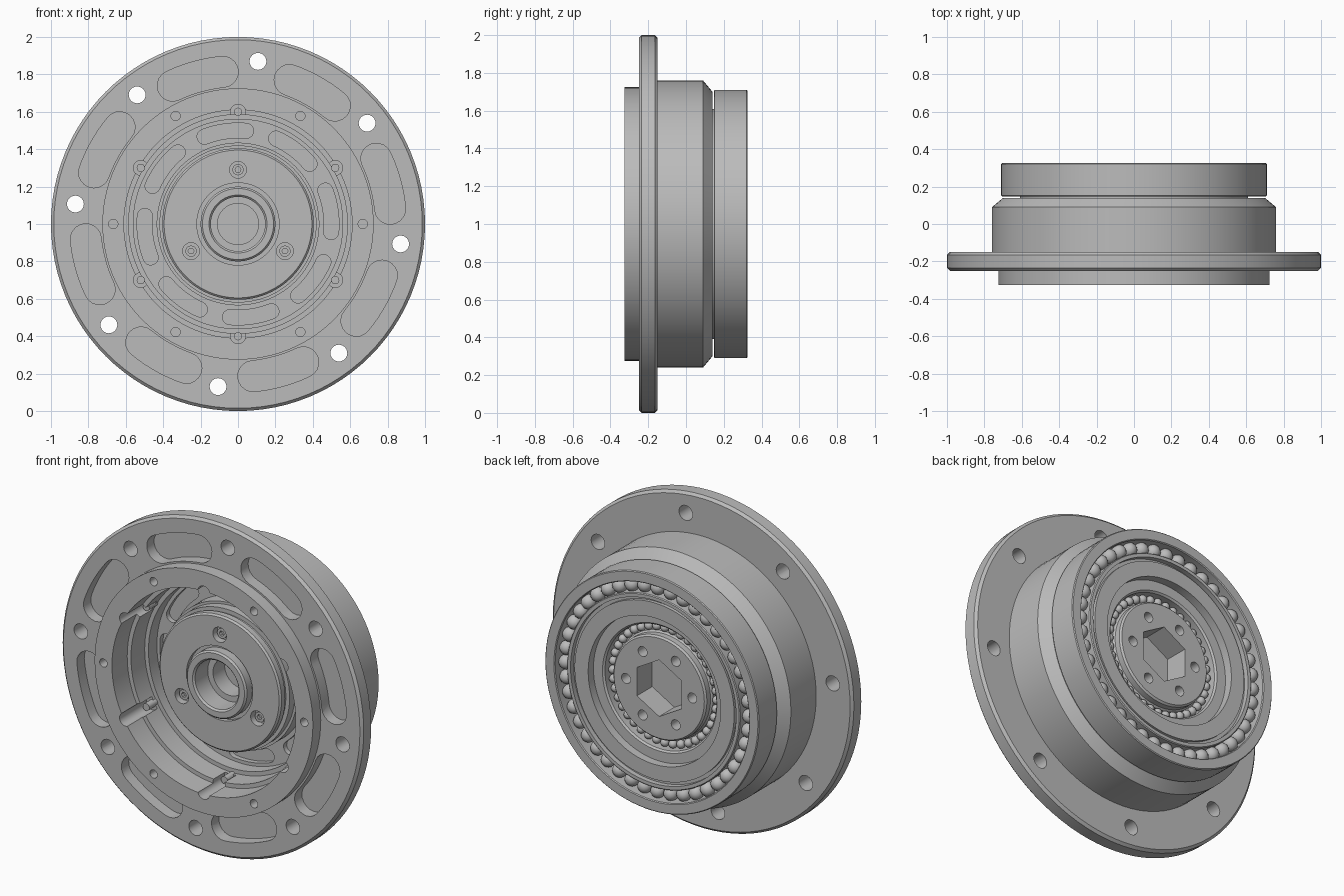
import bpy, bmesh
from math import cos, sin, pi, radians
from mathutils import Matrix

cube = bpy.data.objects.get("Cube")
if cube:
    bpy.data.objects.remove(cube, do_unlink=True)

CENTRE = 1.0   # height of the shared axis, which runs along y
SEGS = 96

metal = bpy.data.materials.new("grey metal")
metal.use_nodes = True
GREY = (0.5, 0.5, 0.5, 1)
metal.diffuse_color = GREY
metal.node_tree.nodes["Principled BSDF"].inputs["Base Color"].default_value = GREY


def polar(r, degrees):
    return r * cos(radians(degrees)), r * sin(radians(degrees))


def around(count, start, radius):
    """Evenly spaced points on a bolt circle."""
    return [polar(radius, start + 360 * i / count) for i in range(count)]


def finish(bm, name):
    bmesh.ops.recalc_face_normals(bm, faces=bm.faces)
    mesh = bpy.data.meshes.new(name)
    bm.to_mesh(mesh)
    bm.free()
    mesh.materials.append(metal)
    ob = bpy.data.objects.new(name, mesh)
    bpy.context.collection.objects.link(ob)
    return ob


def lathe(name, profile):
    """Revolve a closed (radius, y) profile about the axis."""
    bm = bmesh.new()
    rows = []
    for i in range(SEGS):
        c, s = cos(2 * pi * i / SEGS), sin(2 * pi * i / SEGS)
        rows.append([bm.verts.new((r * c, y, CENTRE + r * s)) for r, y in profile])
    n = len(profile)
    for i in range(SEGS):
        a, b = rows[i], rows[(i + 1) % SEGS]
        for j in range(n):
            k = (j + 1) % n
            if profile[j][0] or profile[k][0]:
                bm.faces.new((a[j], a[k], b[k], b[j]))
    bmesh.ops.remove_doubles(bm, verts=bm.verts, dist=1e-5)
    return finish(bm, name)


def prism(bm, outline, y0, y1):
    front = [bm.verts.new((x, y0, CENTRE + z)) for x, z in outline]
    back = [bm.verts.new((x, y1, CENTRE + z)) for x, z in outline]
    bm.faces.new(front)
    bm.faces.new(back[::-1])
    for i in range(len(front)):
        j = (i + 1) % len(front)
        bm.faces.new((front[i], back[i], back[j], front[j]))


def circle(centre, r, sides=24, turn=0):
    return [(centre[0] + x, centre[1] + z) for x, z in around(sides, turn, r)]


def kidney(r_in, r_out, middle, half, steps=10):
    """Curved slot with round ends, following an arc about the axis."""
    mid, cap = (r_in + r_out) / 2, (r_out - r_in) / 2
    lo, hi = middle - half, middle + half
    sweep = [i / steps for i in range(steps + 1)]
    pts = [polar(r_out, lo + (hi - lo) * t) for t in sweep]
    cx, cz = polar(mid, hi)
    pts += [(cx + x, cz + z) for x, z in (polar(cap, hi + 180 * t) for t in sweep[1:-1])]
    pts += [polar(r_in, hi - (hi - lo) * t) for t in sweep]
    cx, cz = polar(mid, lo)
    pts += [(cx + x, cz + z) for x, z in (polar(cap, lo + 180 + 180 * t) for t in sweep[1:-1])]
    return pts


def carve(ob, cuts):
    """Subtract prisms, given as (outline, y0, y1), from an object."""
    bm = bmesh.new()
    for cut in cuts:
        prism(bm, *cut)
    cutter = finish(bm, "cutter")
    cutter.hide_render = True
    mod = ob.modifiers.new("holes", 'BOOLEAN')
    mod.operation, mod.solver, mod.object = 'DIFFERENCE', 'EXACT', cutter
    graph = bpy.context.evaluated_depsgraph_get()
    mesh = bpy.data.meshes.new_from_object(ob.evaluated_get(graph))
    ob.modifiers.clear()
    ob.data = mesh
    bpy.data.objects.remove(cutter, do_unlink=True)


def pins(name, points, r, y0, y1):
    bm = bmesh.new()
    for p in points:
        prism(bm, circle(p, r, 16), y0, y1)
    return finish(bm, name)


def balls(name, count, ring, r, y):
    bm = bmesh.new()
    for x, z in around(count, 0, ring):
        bmesh.ops.create_uvsphere(bm, u_segments=14, v_segments=10, radius=r,
                                  matrix=Matrix.Translation((x, y, CENTRE + z)))
    return finish(bm, name)


# Flanged housing with a stepped front cavity
housing = lathe("flanged_housing", [
    (0, .03), (.56, .03), (.56, -.05), (.585, -.05), (.585, -.18), (.61, -.18),
    (.61, -.325), (.725, -.325), (.725, -.25), (.985, -.25), (1, -.235),
    (1, -.165), (.985, -.15), (.76, -.15), (.76, .09), (.70, .14),
    (.61, .14), (.61, .155), (.3, .155), (.3, .1), (0, .1)])
scallops = around(6, 30, .6)
cuts = [(circle(p, .045), -.3, -.1) for p in around(8, 83, .876)]
cuts += [(kidney(.735, .9, 105.5 + 45 * i, 9.8), -.3, -.18) for i in range(8)]
cuts += [(circle(p, .025, 16), -.4, -.2) for p in around(6, 0, .667)]
cuts += [(circle(p, .04), -.4, -.07) for p in scallops]
cuts += [(kidney(.46, .54, 98 + 45 * i, 13), -.01, .06) for i in range(8)]
carve(housing, cuts)
pins("cavity_screws", scallops, .022, -.13, -.04)

# Front cover disc with three screw pockets, and its bearing collar
cover = lathe("front_cover", [
    (.11, .05), (.11, -.08), (.145, -.08), (.145, -.2), (.155, -.21),
    (.19, -.21), (.2, -.2), (.2, -.15), (.22, -.15), (.22, -.175),
    (.395, -.175), (.405, -.165), (.405, -.13), (.395, -.13), (.395, -.11),
    (.42, -.11), (.42, -.06), (.435, -.06), (.435, .05)])
screw_points = around(3, 90, .29)
carve(cover, [(circle(p, .045), -.3, -.13) for p in screw_points])
screws = pins("cover_screws", screw_points, .03, -.155, -.12)
carve(screws, [(circle(p, .016, 6), -.3, -.135) for p in screw_points])

# Rear main bearing
lathe("bearing_outer_ring", [
    (.645, .147), (.705, .147), (.71, .152), (.71, .32), (.705, .325),
    (.65, .325), (.645, .32)])
balls("bearing_balls", 44, .61, .042, .265)
lathe("bearing_inner_ring", [
    (.575, .15), (.575, .305), (.57, .31), (.55, .31), (.55, .28), (.53, .28),
    (.53, .3), (.44, .3), (.44, .25), (.38, .25), (.37, .24), (.37, .15)])

# Rear hub with hexagonal socket and its small bearing
hub = lathe("rear_hub", [
    (0, .09), (.32, .09), (.32, .2), (.31, .21), (.31, .245), (.3, .255), (0, .255)])
carve(hub, [(circle((0, 0), .17, 6, 90), .11, .4)]
      + [(circle(p, .03, 20), .16, .4) for p in around(6, 0, .22)])
balls("hub_bearing_balls", 40, .345, .025, .2)

# Smooth round surfaces while keeping machined edges crisp
bpy.ops.object.select_all(action='DESELECT')
for ob in bpy.context.collection.objects:
    if ob.type == 'MESH' and metal.name in ob.data.materials:
        ob.select_set(True)
        bpy.context.view_layer.objects.active = ob
bpy.ops.object.shade_smooth_by_angle(angle=radians(30))
